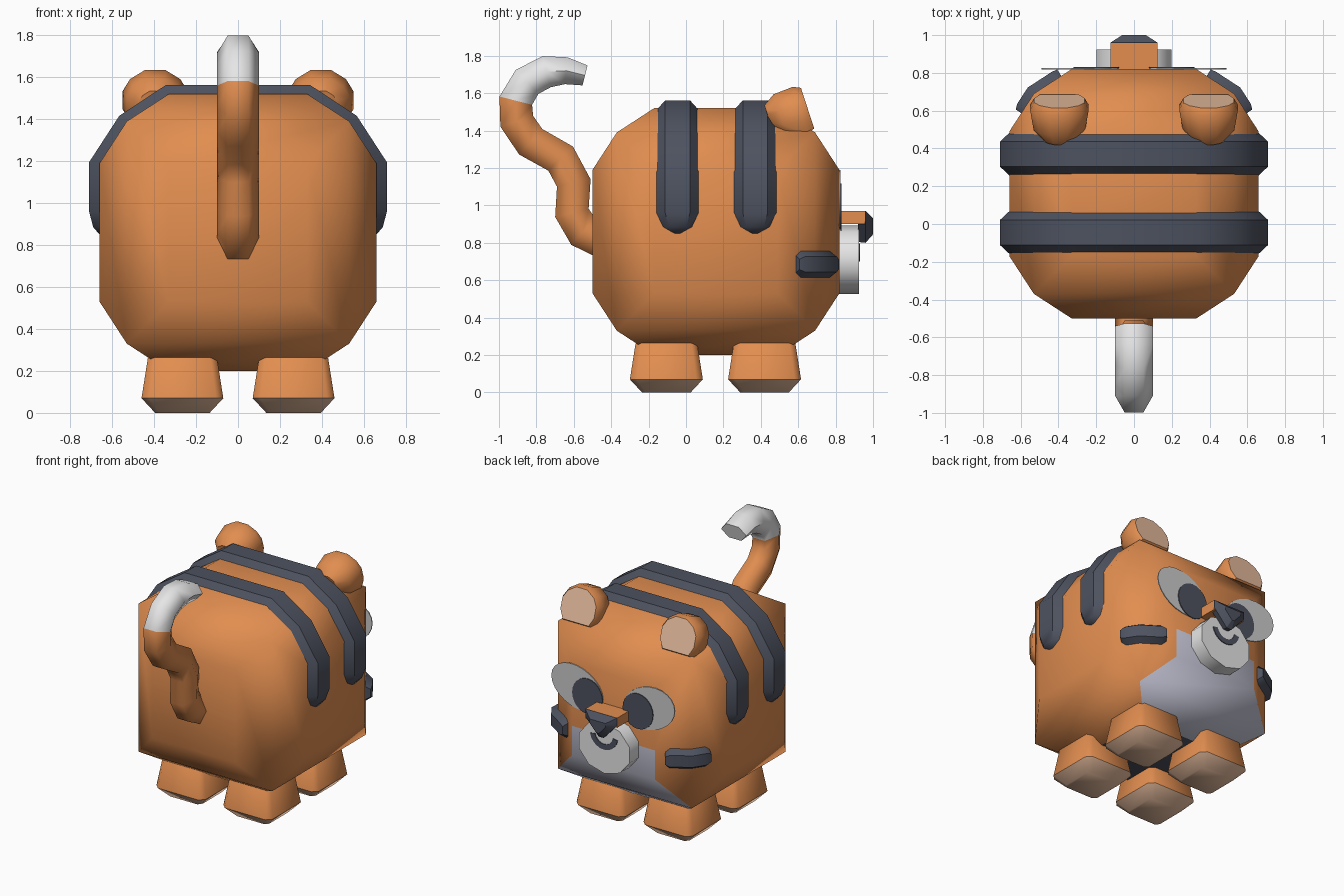
import bpy, bmesh, math
from mathutils import Vector, Matrix

if "Cube" in bpy.data.objects:
    bpy.data.objects.remove(bpy.data.objects["Cube"])


def material(name, rgb):
    m = bpy.data.materials.new(name)
    m.diffuse_color = (*rgb, 1)
    m.use_nodes = True
    m.node_tree.nodes["Principled BSDF"].inputs["Base Color"].default_value = m.diffuse_color
    return m


ORANGE = material("orange fur", (0.76, 0.27, 0.08))
DARK = material("dark slate", (0.075, 0.085, 0.115))
WHITE = material("white fur", (0.80, 0.80, 0.81))
EYE = material("eye grey", (0.60, 0.60, 0.61))
BELLY = material("belly lavender", (0.52, 0.52, 0.63))
PEACH = material("peach skin", (0.82, 0.52, 0.35))


def finish(name, bm, mats, rule=None, angle=50):
    """Turn a bmesh into a smooth-shaded object, colouring faces by a rule(normal, centre)."""
    bmesh.ops.recalc_face_normals(bm, faces=bm.faces)
    bm.normal_update()
    for f in bm.faces:
        f.smooth = True
        if rule:
            f.material_index = rule(f.normal, f.calc_center_median())
    me = bpy.data.meshes.new(name)
    bm.to_mesh(me)
    bm.free()
    for m in mats:
        me.materials.append(m)
    me.set_sharp_from_angle(angle=math.radians(angle))
    ob = bpy.data.objects.new(name, me)
    bpy.context.collection.objects.link(ob)
    return ob


def loft(name, rings, mats, rule=None, angle=50):
    """Skin a row of equal closed rings and cap both ends."""
    bm = bmesh.new()
    vs = [[bm.verts.new(p) for p in r] for r in rings]
    n = len(rings[0])
    for a, b in zip(vs, vs[1:]):
        for i in range(n):
            j = (i + 1) % n
            bm.faces.new((a[i], a[j], b[j], b[i]))
    bm.faces.new(vs[0])
    bm.faces.new(vs[-1])
    return finish(name, bm, mats, rule, angle)


def plate(name, outline, y0, y1, mat):
    """Flat piece with an xz outline, between two y positions."""
    return loft(name, [[(x, y, z) for x, z in outline] for y in (y0, y1)], [mat])


def ellipse(cx, cz, a, b, tilt=0.0, n=24, start=0.0):
    out = []
    for i in range(n):
        t = start + math.tau * i / n
        p = Matrix.Rotation(tilt, 2) @ Vector((a * math.cos(t), b * math.sin(t)))
        out.append((cx + p.x, cz + p.y))
    return out


def mitres(pts):
    """Outward mitre vectors along an open 2D path."""
    seg = [(b - a).normalized() for a, b in zip(pts, pts[1:])]
    nor = [Vector((d.y, -d.x)) for d in seg]
    out = []
    for i in range(len(pts)):
        a, b = nor[max(i - 1, 0)], nor[min(i, len(nor) - 1)]
        out.append((a + b) / (1 + a.dot(b)))
    return out


def band(name, path, place):
    """Raised bevelled stripe; path rows are (u, v, half width, height)."""
    pts = [Vector(p[:2]) for p in path]
    rings = []
    for p, n, (_, _, w, h) in zip(pts, mitres(pts), path):
        lo, hi = p - n * 0.008, p + n * h
        rings.append([place(lo, -w), place(hi, -w * 0.55), place(hi, w * 0.55), place(lo, w)])
    return loft(name, rings, [DARK], angle=40)


# Body: a cube with each face inset and pushed out
bm = bmesh.new()
bmesh.ops.create_cube(bm, size=1.06, matrix=Matrix.Translation((0, 0.16, 0.86)))
bmesh.ops.inset_individual(bm, faces=bm.faces[:], thickness=0.2, depth=0.13, use_even_offset=True)
bm.normal_update()
front = [f for f in bm.faces if f.normal.y > 0.99]
geom = front + [e for f in front for e in f.edges] + [v for f in front for v in f.verts]
bmesh.ops.bisect_plane(bm, geom=geom, plane_co=(0, 0, 0.74), plane_no=(0, 0, 1))


def body_rule(n, c):
    if n.z < -0.99:
        return 2
    return 1 if abs(n.x) < 0.1 and n.y > 0.4 and c.z < 0.74 else 0


finish("body", bm, [ORANGE, BELLY, DARK], body_rule, 75)

# Legs: tapered blocks with peach soles
for sx, side in ((1, "right"), (-1, "left")):
    for cy, end in ((0.42, "face"), (-0.105, "tail")):
        rings = []
        for z, r in ((0, 0.13), (0.07, 0.195), (0.26, 0.165), (0.32, 0.12)):
            k = r * 0.82
            rings.append([(sx * 0.265 + x, cy + y, z) for x, y in
                          ((r, -k), (r, k), (k, r), (-k, r), (-r, k), (-r, -k), (-k, -r), (k, -r))])
        loft(f"{side}_{end}_leg", rings, [ORANGE, PEACH],
             lambda n, c: 1 if c.z < 0.06 else 0)

# Back stripes
half = [(0.66, 0.85, 0.025, 0.0), (0.66, 0.885, 0.085, 0.03), (0.66, 0.96, 0.12, 0.05),
        (0.66, 1.18, 0.12, 0.05), (0.53, 1.38, 0.12, 0.05), (0.33, 1.51, 0.12, 0.052)]
arch = half + [(-u, v, w, h) for u, v, w, h in reversed(half)]
for y, end in ((-0.045, "rear"), (0.37, "front")):
    band(f"{end}_stripe", arch, lambda p, w: (p.x, y + w, p.y))

# Cheek stripes wrapped round the vertical edges
cheek = [(0.597, 0.587, 0.05, 0.035), (0.58, 0.613, 0.075, 0.045), (0.53, 0.69, 0.075, 0.045),
         (0.41, 0.768, 0.075, 0.045), (0.385, 0.784, 0.05, 0.04)]
for s, side in ((1, "right"), (-1, "left")):
    band(f"{side}_cheek_stripe", cheek, lambda p, w: (s * p.x, p.y, 0.685 + w))

# Ears: domed arches leaning back, peach on the front
ear = [(0.12, -0.13), (0.155, -0.06), (0.155, 0.03), (0.12, 0.09), (0.05, 0.135)]
ear += [(-x, z) for x, z in reversed(ear)]
lean = Matrix.Rotation(math.radians(18), 3, 'X')
for s, side in ((1, "right"), (-1, "left")):
    rings = [[Vector((s * 0.395, 0.565, 1.49)) + lean @ Vector((x * k, y, z * k + up)) for x, z in ear]
             for y, k, up in ((0.09, 0.86, 0), (0.05, 1, 0), (-0.06, 0.88, 0.01), (-0.125, 0.5, 0.02))]
    loft(f"{side}_ear", rings, [ORANGE, PEACH], lambda n, c: 1 if n.y > 0.9 else 0)

# Eyes: thin plates on the face
for s, side in ((1, "right"), (-1, "left")):
    plate(f"{side}_eye", ellipse(s * 0.285, 1.03, 0.21, 0.15, s * math.radians(20)), 0.819, 0.826, EYE)
    plate(f"{side}_pupil", ellipse(s * 0.2, 0.99, 0.12, 0.126), 0.8255, 0.832, DARK)

# Muzzle, mouth, nose bridge and nose tip
plate("muzzle", ellipse(0, 0.71, 0.21, 0.183, n=10, start=math.pi / 10), 0.80, 0.925, WHITE)
angles = [math.radians(190 + 16 * i) for i in range(11)]
smile = [(0.11 * math.cos(t), 0.81 + 0.11 * math.sin(t)) for t in angles]
smile += [(0.072 * math.cos(t), 0.81 + 0.072 * math.sin(t)) for t in reversed(angles)]
plate("mouth", smile, 0.924, 0.931, DARK)
plate("nose_bridge", [(-0.125, 0.90), (0.125, 0.90), (0.125, 0.97), (-0.125, 0.97)], 0.80, 0.957, ORANGE)
tip = [(-0.125, 0.97), (0.125, 0.97), (0.125, 0.915), (0.02, 0.80), (-0.02, 0.80), (-0.125, 0.915)]
loft("nose_tip", [[(x * k, y, 0.89 + (z - 0.89) * k) for x, z in tip]
                  for y, k in ((0.92, 0.95), (0.96, 1), (1.0, 0.5))], [DARK], angle=30)

# Tail: hexagonal tube along an S curve, white at the end
curve = [(-0.42, 0.80, 0.095), (-0.55, 0.86, 0.095), (-0.61, 0.96, 0.092), (-0.60, 1.12, 0.092),
         (-0.67, 1.25, 0.092), (-0.83, 1.34, 0.092), (-0.905, 1.45, 0.092), (-0.91, 1.56, 0.09),
         (-0.85, 1.66, 0.088), (-0.745, 1.715, 0.086), (-0.64, 1.72, 0.072), (-0.54, 1.695, 0.055)]
pts = [Vector(c[:2]) for c in curve]
rings = []
for p, n, c in zip(pts, mitres(pts), curve):
    q = n.normalized() * c[2]
    rings.append([(x, p.x + q.x * k, p.y + q.y * k) for x, k in
                  ((0.1, 0), (0.05, 1), (-0.05, 1), (-0.1, 0), (-0.05, -1), (0.05, -1))])
loft("tail", rings, [ORANGE, WHITE], lambda n, c: 1 if c.z > 1.555 else 0, 65)
